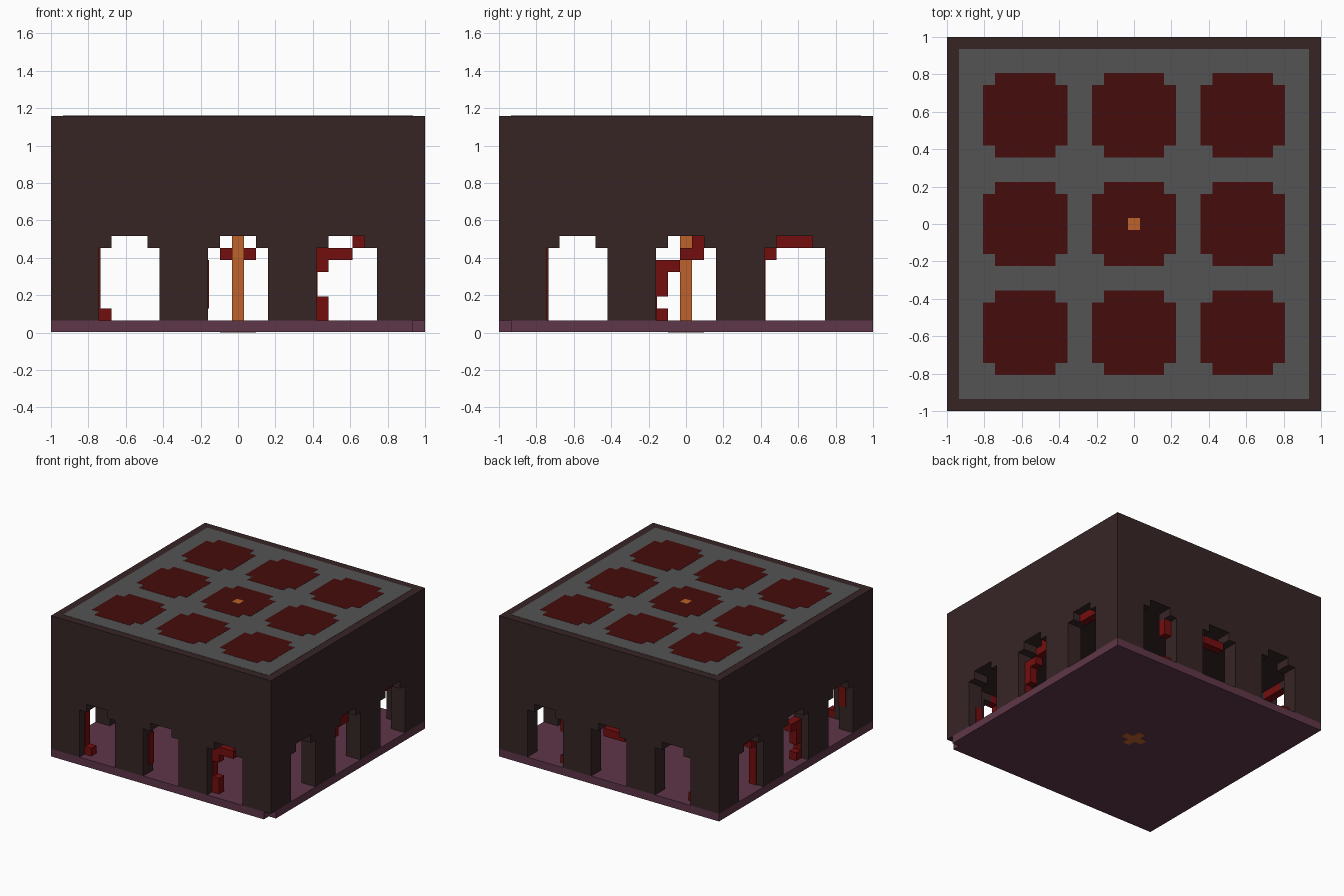
import bpy, bmesh
from mathutils import Matrix, Vector

if "Cube" in bpy.data.objects:
    bpy.data.objects.remove(bpy.data.objects["Cube"])

N = 31            # blocks along each side
U = 2 / N         # size of one block
TOP = 18          # height in blocks
ARCHES = (4, 13, 22)   # first block of each opening, five blocks wide


def material(name, hexcode):
    def linear(c):
        return c / 12.92 if c <= 0.04045 else ((c + 0.055) / 1.055) ** 2.4
    col = [linear(int(hexcode[i:i + 2], 16) / 255) for i in (0, 2, 4)] + [1]
    m = bpy.data.materials.new(name)
    m.use_nodes = True
    m.diffuse_color = col
    m.node_tree.nodes["Principled BSDF"].inputs["Base Color"].default_value = col
    return m


WALL = material("dark brown", "372525")
FLOOR = material("plum", "5f3648")
ROOF = material("grey", "535353")
PANEL = material("deep red", "460c0c")
VINE = material("bright red", "740d0e")
POLE = material("orange", "bd622a")


def build(name, boxes, mat):
    """One object from boxes given as (x0, x1, y0, y1, z0, z1) in blocks."""
    bm = bmesh.new()
    for x0, x1, y0, y1, z0, z1 in boxes:
        centre = Vector(((x0 + x1 - N) / 2, (y0 + y1 - N) / 2, (z0 + z1) / 2)) * U
        size = Vector((x1 - x0, y1 - y0, z1 - z0)) * U
        bmesh.ops.create_cube(bm, size=1, matrix=Matrix.LocRotScale(centre, None, size))
    me = bpy.data.meshes.new(name)
    bm.to_mesh(me)
    bm.free()
    me.materials.append(mat)
    ob = bpy.data.objects.new(name, me)
    bpy.context.collection.objects.link(ob)
    return ob


def on_side(side, u0, u1, d0, d1, z0, z1):
    """Box placed by distance along a wall (u) and depth behind its face (d)."""
    if side in ("back", "right"):
        d0, d1 = N - d1, N - d0
    if side in ("front", "back"):
        return (u0, u1, d0, d1, z0, z1)
    return (d0, d1, u0, u1, z0, z1)


# Floor slab with one missing corner block, and the foot of the pole
build("floor", [(0, N - 1, 0, N, .03, 1), (N - 1, N, 1, N, .03, 1)], FLOOR)
build("pole_foot", [(14, 17, 15, 16, 0, .5), (15, 16, 14, 17, 0, .5)], POLE)

# Arcaded walls: piers, stepped arch corners
for side in ("front", "back", "left", "right"):
    boxes = []
    edges = [0] + [e for a in ARCHES for e in (a, a + 5)] + [N]
    for a, b in zip(edges[::2], edges[1::2]):
        boxes.append(on_side(side, a, b, 0, 2, 1, 8))
    for a in ARCHES:
        for u in (a, a + 4):
            boxes.append(on_side(side, u, u + 1, 0, 2, 7, 8))
    build(side + "_wall", boxes, WALL)

# Upper storey, roof and its nine panels
build("upper_block", [(0, N, 0, N, 8, TOP - .06)], WALL)
build("roof", [(1, N - 1, 1, N - 1, TOP - .5, TOP - .03)], ROOF)
panels = []
for x in (3, 12, 21):
    for y in (3, 12, 21):
        panels += [(x, x + 7, y + 1, y + 6, TOP - .4, TOP - .01),
                   (x + 1, x + 6, y, y + 7, TOP - .4, TOP - .01)]
build("roof_panels", panels, PANEL)
build("pole", [(15, 16, 15, 16, .5, TOP)], POLE)

# Vines on the inner half of the walls: (u0, u1, z0, z1); thin ones lie on a jamb
T = .1
vines = {
    "front": [(4, 4 + T, 1, 7), (4, 5, 1, 2),
              (13, 13 + T, 2, 6),
              (22, 22 + T, 1, 7), (22, 23, 1, 3), (22, 23, 5, 7),
              (23, 25, 6, 7), (25, 26, 7, 8)],
    "back": [(14, 17, 6, 7), (22, 23, 1, 2), (22, 23, 5, 7), (4, 5, 1, 2)],
    "left": [(4, 4 + T, 4, 7),
             (13, 13 + T, 1, 6), (13, 14, 1, 2), (13, 14, 3, 6), (14, 15, 5, 6),
             (22, 22 + T, 1, 7), (22, 23, 6, 7), (23, 26, 7, 8)],
    "right": [(4, 4 + T, 1, 4),
              (13, 13 + T, 1, 6), (13, 14, 3, 6), (14, 15, 5, 6),
              (15, 17, 6, 7), (16, 17, 7, 8),
              (23, 26, 7, 8)],
}
for side, runs in vines.items():
    build(side + "_vine", [on_side(side, a, b, 1, 2, z0, z1) for a, b, z0, z1 in runs], VINE)
